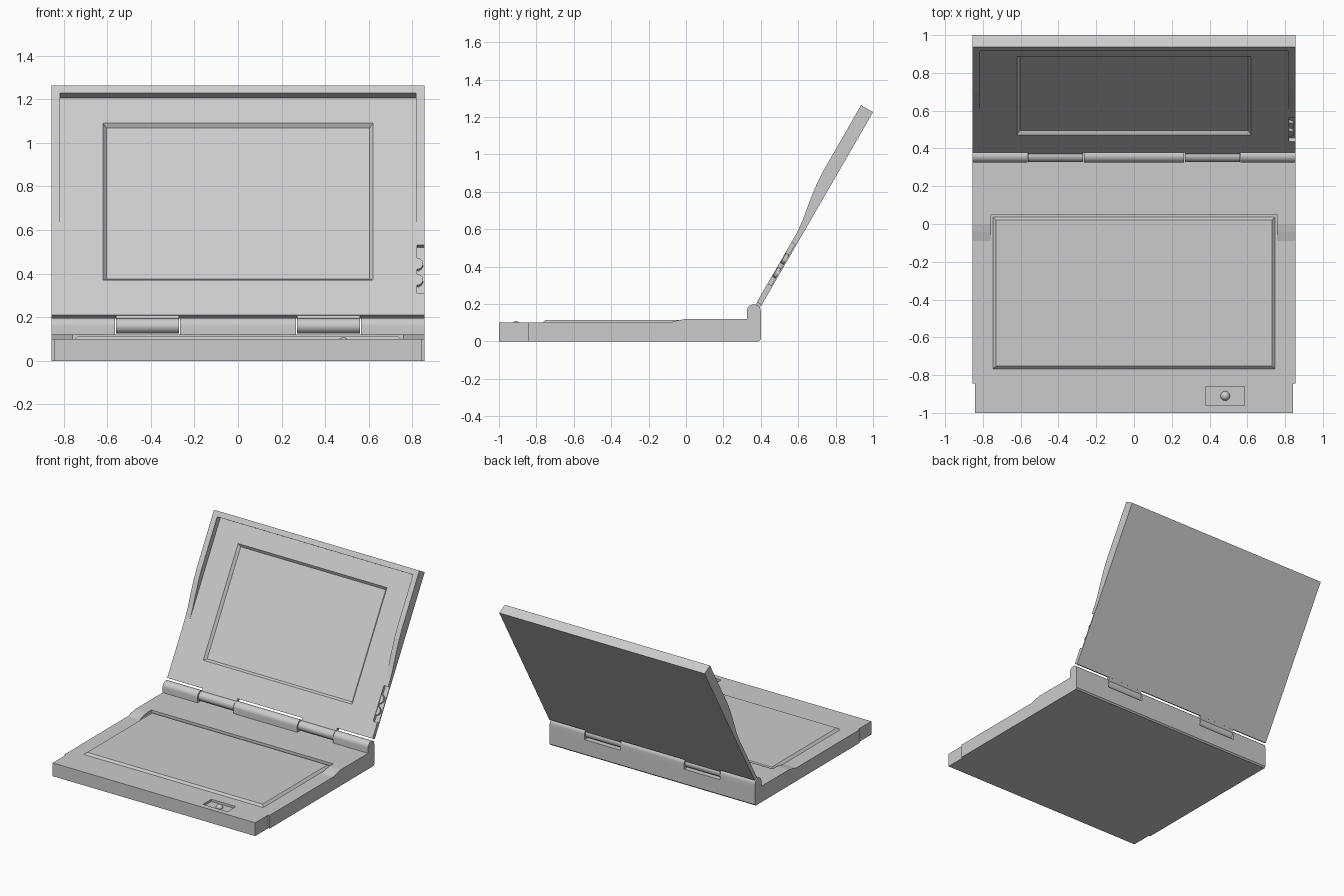
import bpy, bmesh, math
from mathutils import Vector

if "Cube" in bpy.data.objects:
    bpy.data.objects.remove(bpy.data.objects["Cube"])

grey = bpy.data.materials.new("light_grey_plastic")
grey.diffuse_color = (0.6, 0.6, 0.6, 1)
grey.use_nodes = True
grey.node_tree.nodes["Principled BSDF"].inputs["Base Color"].default_value = grey.diffuse_color


def loft(name, loop_a, loop_b, smooth=False):
    """Closed solid between two matching point loops."""
    bm = bmesh.new()
    a = [bm.verts.new(p) for p in loop_a]
    b = [bm.verts.new(p) for p in loop_b]
    n = len(a)
    bm.faces.new(a)
    bm.faces.new(b[::-1])
    for i in range(n):
        j = (i + 1) % n
        bm.faces.new((a[i], b[i], b[j], a[j]))
    bmesh.ops.recalc_face_normals(bm, faces=bm.faces)
    me = bpy.data.meshes.new(name)
    bm.to_mesh(me)
    bm.free()
    me.materials.append(grey)
    ob = bpy.data.objects.new(name, me)
    bpy.context.collection.objects.link(ob)
    if smooth:
        bpy.ops.object.select_all(action='DESELECT')
        ob.select_set(True)
        bpy.context.view_layer.objects.active = ob
        bpy.ops.object.shade_smooth_by_angle(angle=math.radians(35))
    return ob


def prism(name, x0, x1, yz, smooth=False):
    return loft(name, [(x0, y, z) for y, z in yz], [(x1, y, z) for y, z in yz], smooth)


def rect(x0, x1, y0, y1, z):
    return [(x0, y0, z), (x1, y0, z), (x1, y1, z), (x0, y1, z)]


def cut(target, cutter):
    cutter.hide_render = True
    cutter.display_type = 'WIRE'
    m = target.modifiers.new("cut", 'BOOLEAN')
    m.operation = 'DIFFERENCE'
    m.solver = 'EXACT'
    m.object = cutter


# Lid frame: s runs up the lid, t runs out of its back plane towards the user
C, S = math.cos(math.radians(60)), math.sin(math.radians(60))


def lid(s, t):
    return (0.405 + s * C - t * S, 0.195 + s * S + t * C)


def lid_box(name, x0, x1, s0, s1, t0, t1):
    return prism(name, x0, x1, [lid(s0, t0), lid(s1, t0), lid(s1, t1), lid(s0, t1)])


W = 0.855

# Base: narrower front block, main slab, raised rear deck with ramps
front = loft("base_front", rect(-0.843, 0.843, -1, -0.845, 0), rect(-0.843, 0.843, -1, -0.845, 0.10))
prism("base_slab", -W, W, [(-0.845, 0), (0.39, 0), (0.40, 0.01), (0.40, 0.10), (-0.845, 0.10)])
prism("rear_deck", -W, W, [(0.05, 0.10), (0.40, 0.10), (0.40, 0.12), (0.05, 0.12)])
for side, k in (("left", -1), ("right", 1)):
    prism("deck_ramp_" + side, k * 0.757, k * W,
          [(-0.09, 0.10), (0.05, 0.10), (0.05, 0.12), (0.0, 0.12), (-0.04, 0.113)])

# Keyboard plate with sloped edges
loft("keyboard_plate", rect(-0.747, 0.747, -0.767, 0.037, 0.10),
     rect(-0.73, 0.73, -0.752, 0.022, 0.115))

# Pointer recess and ball
cut(front, loft("pointer_cutter", rect(0.38, 0.585, -0.96, -0.86, 0.083),
                rect(0.38, 0.585, -0.96, -0.86, 0.13)))
bpy.ops.mesh.primitive_uv_sphere_add(segments=24, ring_count=12, radius=0.025,
                                     location=(0.483, -0.91, 0.083))
ball = bpy.context.object
ball.name = "pointer_ball"
ball.data.materials.append(grey)
bpy.ops.object.shade_smooth_by_angle(angle=math.radians(35))

# Hinge barrels on the base
HY, HZ, R = 0.3625, 0.16, 0.0375
arch = [(HY + R, 0.12)] + [(HY + R * math.cos(math.pi * i / 16), HZ + R * math.sin(math.pi * i / 16))
                           for i in range(17)] + [(HY - R, 0.12)]
for name, x0, x1 in (("left", -W, -0.565), ("middle", -0.265, 0.265), ("right", 0.565, W)):
    prism("hinge_barrel_" + name, x0, x1, arch, True)

# Hinge knuckles and their tabs on the lid
ring = [(HY + 0.034 * math.cos(math.pi * i / 16), HZ + 0.034 * math.sin(math.pi * i / 16))
        for i in range(32)]
for side, k in (("left", -1), ("right", 1)):
    prism("hinge_knuckle_" + side, k * 0.27, k * 0.56, ring, True)
    lid_box("hinge_tab_" + side, k * 0.27, k * 0.56, -0.052, 0, 0.002, 0.028)

# Lid panel with sunken screen
T = 0.03
panel = lid_box("lid_panel", -W, W, 0, 1.19, 0, T)


def screen_loop(t):
    g = (T - t) * 0.9
    pts = []
    for x, s in ((-0.62 + g, 0.185 + g), (0.62 - g, 0.185 + g),
                 (0.62 - g, 1.016 - g), (-0.62 + g, 1.016 - g)):
        pts.append((x, *lid(s, t)))
    return pts


cut(panel, loft("screen_cutter", screen_loop(0.012), screen_loop(0.04)))

# Lid rim: tapering side rails and top bar
rail = [lid(s, t) for s, t in ((0.43, T), (1.19, T), (1.19, 0.074), (0.77, 0.073),
                               (0.70, 0.068), (0.60, 0.054), (0.50, 0.037))]
for side, k in (("left", -1), ("right", 1)):
    prism("lid_rail_" + side, k * 0.815, k * W, rail)
lid_box("lid_top_rim", -0.815, 0.815, 1.15, 1.19, T, 0.074)

# Thumb wheels in a side pocket of the lid
cut(panel, lid_box("wheel_cutter", 0.82, 0.9, 0.115, 0.37, 0.008, 0.05))
for i, s in enumerate((0.19, 0.275)):
    disc = [(0.818 + 0.03 * math.cos(math.pi * j / 12), s + 0.03 * math.sin(math.pi * j / 12))
            for j in range(24)]
    loft("thumb_wheel_%d" % (i + 1), [(x, *lid(u, 0.008)) for x, u in disc],
         [(x, *lid(u, 0.026)) for x, u in disc], True)
